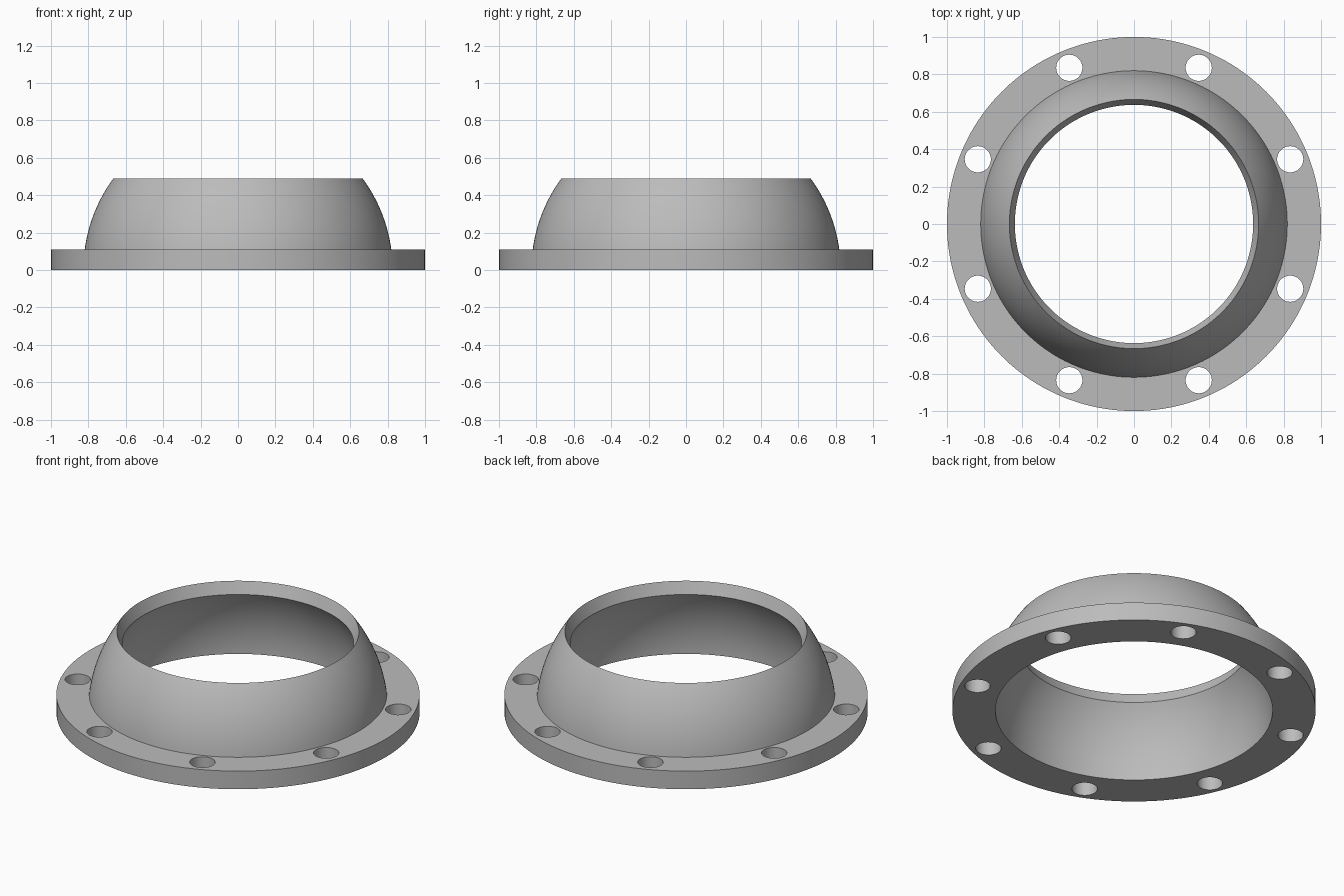
import bpy, bmesh, math

cube = bpy.data.objects.get("Cube")
if cube:
    bpy.data.objects.remove(cube, do_unlink=True)

SEGMENTS = 160
OUTER, INNER = 0.827, 0.763       # dome sphere radii, both centred on the base plane
FLANGE_TOP, RIM_TOP, RIM_LOW = 0.11, 0.49, 0.42
BOLT_CIRCLE, BOLT_RADIUS, BOLTS = 0.904, 0.07, 8

metal = bpy.data.materials.new("grey metal")
metal.use_nodes = True
grey = (0.5, 0.5, 0.5, 1)
metal.diffuse_color = grey
metal.node_tree.nodes["Principled BSDF"].inputs["Base Color"].default_value = grey


def arc(radius, z_start, z_end, steps=16):
    """Profile points along a sphere between two heights."""
    a, b = math.asin(z_start / radius), math.asin(z_end / radius)
    angles = [a + (b - a) * i / steps for i in range(steps + 1)]
    return [(radius * math.cos(t), radius * math.sin(t)) for t in angles]


def lathe(name, profile):
    """Revolve a closed (radius, height) profile about z."""
    bm = bmesh.new()
    rings = []
    for i in range(SEGMENTS):
        t = math.tau * i / SEGMENTS
        rings.append([bm.verts.new((r * math.cos(t), r * math.sin(t), z)) for r, z in profile])
    n = len(profile)
    for i in range(SEGMENTS):
        a, b = rings[i], rings[(i + 1) % SEGMENTS]
        for j in range(n):
            k = (j + 1) % n
            bm.faces.new((a[j], b[j], b[k], a[k]))
    bmesh.ops.recalc_face_normals(bm, faces=bm.faces)
    mesh = bpy.data.meshes.new(name)
    bm.to_mesh(mesh)
    bm.free()
    obj = bpy.data.objects.new(name, mesh)
    bpy.context.collection.objects.link(obj)
    obj.data.materials.append(metal)
    return obj


# Flange and hollow dome collar, with a knife-edged bevelled rim
profile = [(1, 0), (1, FLANGE_TOP)]
profile += arc(OUTER, FLANGE_TOP, RIM_TOP)
profile += arc(INNER, RIM_LOW, 0)
collar = lathe("flanged_collar", profile)

# Bolt hole cutters
bm = bmesh.new()
for i in range(BOLTS):
    t = math.tau * (i + 0.5) / BOLTS
    made = bmesh.ops.create_cone(bm, cap_ends=True, segments=48, radius1=BOLT_RADIUS,
                                 radius2=BOLT_RADIUS, depth=0.5)
    bmesh.ops.translate(bm, verts=made["verts"],
                        vec=(BOLT_CIRCLE * math.cos(t), BOLT_CIRCLE * math.sin(t), 0))
mesh = bpy.data.meshes.new("bolt_hole_cutters")
bm.to_mesh(mesh)
bm.free()
mesh.materials.append(metal)
cutters = bpy.data.objects.new("bolt_hole_cutters", mesh)
bpy.context.collection.objects.link(cutters)
cutters.hide_render = True

# Cut the holes, then smooth the curved faces
cut = collar.modifiers.new("bolt holes", "BOOLEAN")
cut.operation = "DIFFERENCE"
cut.solver = "EXACT"
cut.object = cutters
bpy.ops.object.select_all(action="DESELECT")
bpy.context.view_layer.objects.active = collar
collar.select_set(True)
bpy.ops.object.modifier_apply(modifier=cut.name)
bpy.data.objects.remove(cutters, do_unlink=True)
bpy.ops.object.shade_smooth_by_angle(angle=math.radians(30))
